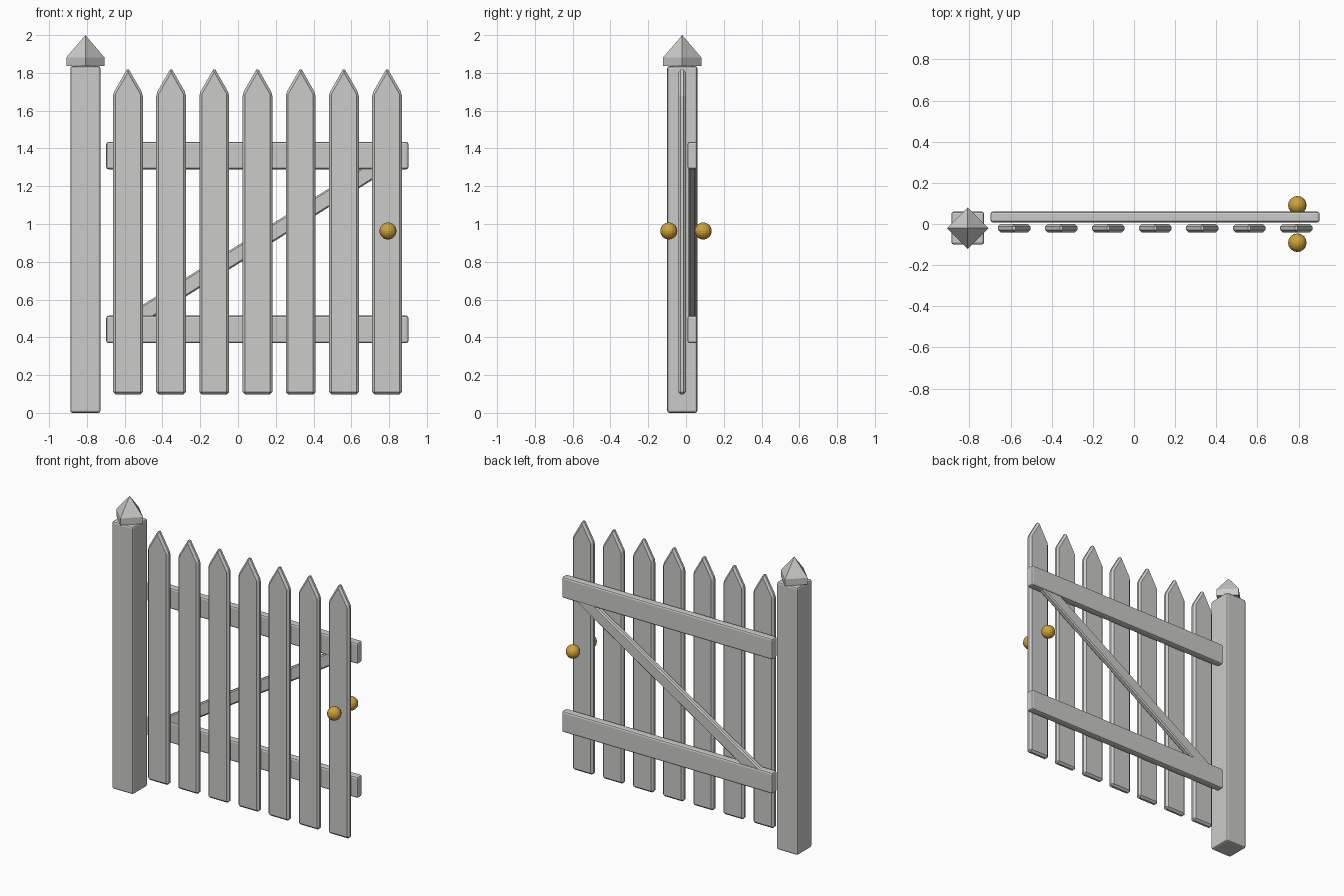
import bpy, bmesh, math
from mathutils import Matrix, Vector

if "Cube" in bpy.data.objects:
    bpy.data.objects.remove(bpy.data.objects["Cube"])


def material(name, rgb):
    m = bpy.data.materials.new(name)
    m.diffuse_color = (*rgb, 1)
    m.use_nodes = True
    m.node_tree.nodes["Principled BSDF"].inputs["Base Color"].default_value = m.diffuse_color
    return m


GREY = material("pale grey wood", (0.6, 0.6, 0.585))
GOLD = material("brass gold", (0.62, 0.36, 0.04))


def finish(name, bm, mat, bevel=0, segments=1):
    bmesh.ops.recalc_face_normals(bm, faces=bm.faces)
    if bevel:
        bmesh.ops.bevel(bm, geom=bm.edges[:], offset=bevel, segments=segments,
                        profile=0.5, affect='EDGES', clamp_overlap=True)
    me = bpy.data.meshes.new(name)
    bm.to_mesh(me)
    bm.free()
    me.materials.append(mat)
    ob = bpy.data.objects.new(name, me)
    bpy.context.collection.objects.link(ob)
    return ob


def beam(name, centre, size, bevel, segments=2, tilt=0):
    bm = bmesh.new()
    bmesh.ops.create_cube(bm, size=1, matrix=Matrix.Diagonal((*size, 1)))
    ob = finish(name, bm, GREY, bevel, segments)
    ob.data.transform(Matrix.Translation(centre) @ Matrix.Rotation(-tilt, 4, 'Y'))
    return ob


def picket(name, x):
    # pointed board outline, extruded through the thickness and chamfered
    outline = [(-0.079, 0.098), (0.079, 0.098), (0.079, 1.69), (0, 1.828), (-0.079, 1.69)]
    bm = bmesh.new()
    face = bm.faces.new([bm.verts.new((x + px, -0.041, pz)) for px, pz in outline])
    ext = bmesh.ops.extrude_face_region(bm, geom=[face])
    moved = [v for v in ext["geom"] if isinstance(v, bmesh.types.BMVert)]
    bmesh.ops.translate(bm, verts=moved, vec=(0, 0.041, 0))
    return finish(name, bm, GREY, 0.013)


# hinge post
POST = Vector((-0.808, -0.02, 0))
beam("post", POST + Vector((0, 0, 0.918)), (0.16, 0.16, 1.836), 0.012)

# diamond-turned post cap: short prism with a pyramid on top
bm = bmesh.new()
rings = [[bm.verts.new(POST + Vector((0.101 * math.cos(a), 0.101 * math.sin(a), z)))
          for a in (i * math.pi / 2 for i in range(4))] for z in (1.836, 1.882)]
tip = bm.verts.new(POST + Vector((0, 0, 2.0)))
bm.faces.new(rings[0])
for i in range(4):
    j = (i + 1) % 4
    bm.faces.new((rings[0][i], rings[0][j], rings[1][j], rings[1][i]))
    bm.faces.new((rings[1][i], rings[1][j], tip))
finish("post_cap", bm, GREY)

# seven pickets
for i in range(7):
    picket(f"picket_{i + 1}", -0.583 + i * 0.2287)

# rails and diagonal brace behind the pickets
for name, z in (("lower_rail", 0.442), ("upper_rail", 1.362)):
    beam(name, (0.1025, 0.034, z), (1.6, 0.052, 0.145), 0.012)
beam("brace", (0.1025, 0.034, 0.902), (1.72, 0.04, 0.084), 0.008, 1, math.atan(0.625))

# round knobs, front and back
for name, y in (("front_knob", -0.091), ("back_knob", 0.091)):
    bm = bmesh.new()
    bmesh.ops.create_uvsphere(bm, u_segments=16, v_segments=12, radius=0.045,
                              matrix=Matrix.Translation((0.794, y, 0.963)))
    finish(name, bm, GOLD)
